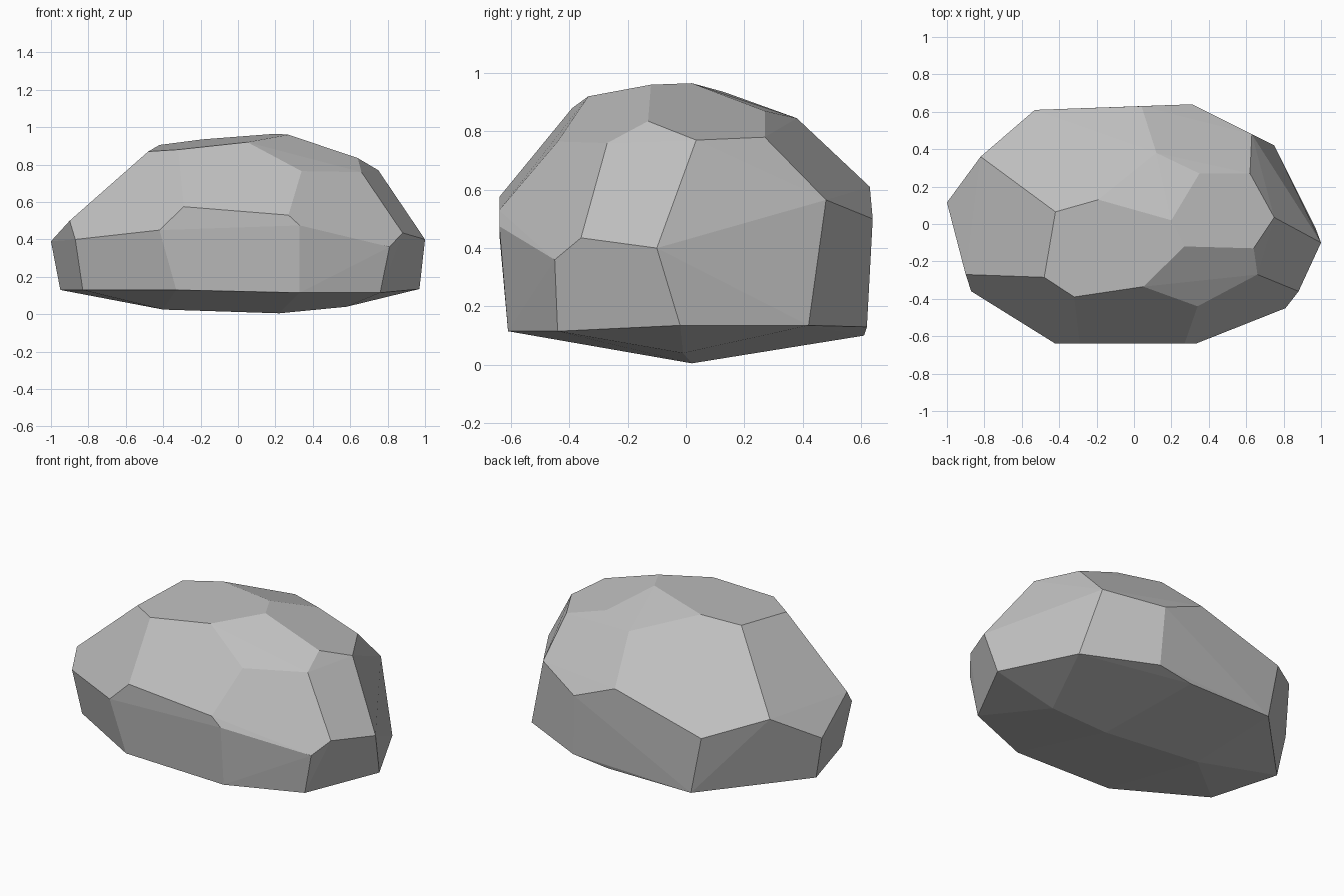
import bpy
import bmesh
import math

# Remove the default object
default_cube = bpy.data.objects.get("Cube")
if default_cube:
    bpy.data.objects.remove(default_cube, do_unlink=True)

# Corner points of the boulder, in hundredths of a unit, listed ring by ring
underside = [(-40, 7, 2.5), (22, 2, 0.5), (58, -1, 4)]

foot_ring = [
    (-33, -61, 13), (33, -61, 11.5), (76, -44, 11.5), (97, -2, 13.5),
    (75, 42, 13.5), (33, 62, 13), (10, 61, 10), (-46, 61, 10),
    (-95, 10, 13), (-83, -32, 13),
]

waist_ring = [
    (-42, -64, 45), (-29, -64, 57.5), (27, -64, 53), (33, -64, 47.5),
    (81, -45, 36), (88, -36, 43.5), (100, -10, 40), (63, 48, 56.5),
    (31, 64, 50), (4, 63, 61), (-53, 61, 45), (-82, 36, 55),
    (-100, 11.5, 39), (-90, -27, 50), (-87, -36, 40),
]

crown = [
    (-48, -28.5, 87), (-32, -39, 88), (5, -33.5, 92), (34, -44, 76.5),
    (66, -27, 76), (64, -13, 83.5), (75, 3.5, 77), (62, 27, 78),
    (35, 27, 87), (12, 38, 84.5), (20, 2, 96.5), (27, -12, 96),
    (-19, 13, 93.5), (-42, 6.5, 90.5),
]


def make_material(name, colour):
    material = bpy.data.materials.new(name)
    material.use_nodes = True
    material.diffuse_color = colour
    shader = next(node for node in material.node_tree.nodes
                  if node.type == "BSDF_PRINCIPLED")
    shader.inputs["Base Color"].default_value = colour
    shader.inputs["Roughness"].default_value = 0.9
    return material


def hull_object(name, points, material):
    """Wrap the points in a faceted convex skin with clean flat faces."""
    bm = bmesh.new()
    for point in points:
        bm.verts.new([value / 100 for value in point])
    hull = bmesh.ops.convex_hull(bm, input=bm.verts[:])
    loose = set(hull["geom_interior"]) | set(hull["geom_unused"])
    spare = [item for item in loose if isinstance(item, bmesh.types.BMVert)]
    bmesh.ops.delete(bm, geom=spare, context="VERTS")
    # Merge nearly coplanar triangles into broad facets
    bmesh.ops.dissolve_limit(bm, angle_limit=math.radians(2),
                             verts=bm.verts[:], edges=bm.edges[:])
    bmesh.ops.recalc_face_normals(bm, faces=bm.faces[:])
    mesh = bpy.data.meshes.new(name)
    bm.to_mesh(mesh)
    bm.free()
    mesh.materials.append(material)
    obj = bpy.data.objects.new(name, mesh)
    bpy.context.scene.collection.objects.link(obj)
    return obj


# Boulder
stone_grey = make_material("stone_grey", (0.52, 0.52, 0.52, 1))
hull_object("boulder", underside + foot_ring + waist_ring + crown, stone_grey)
